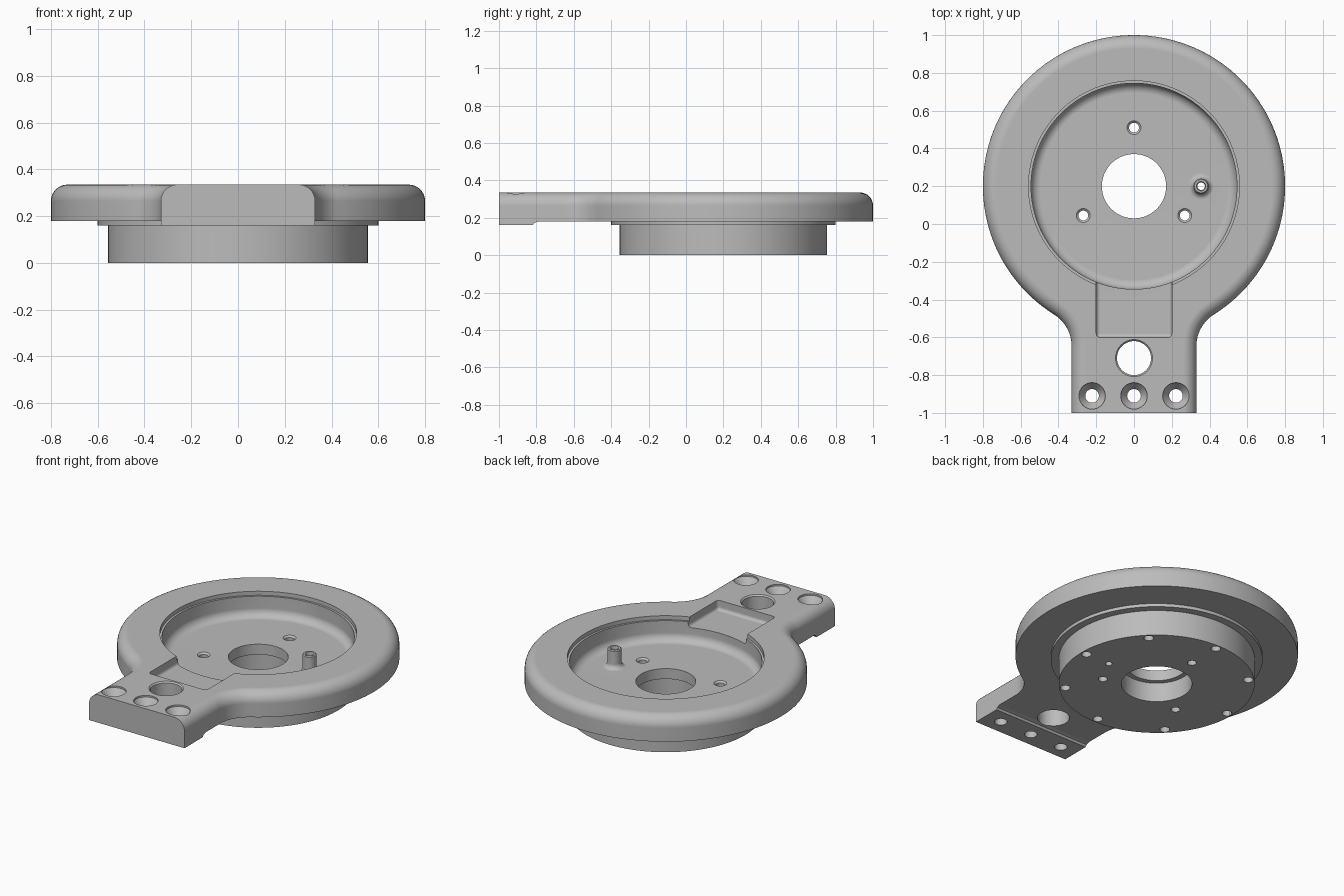
import bpy, bmesh, math
from math import cos, sin, pi, radians

if "Cube" in bpy.data.objects:
    bpy.data.objects.remove(bpy.data.objects["Cube"], do_unlink=True)

CY = 0.2                       # centre of the round part
TOP, UNDER, FLOOR = 0.335, 0.18, 0.185

grey = bpy.data.materials.new("machined_grey")
grey.use_nodes = True
grey.diffuse_color = (0.5, 0.5, 0.5, 1)
grey.node_tree.nodes["Principled BSDF"].inputs["Base Color"].default_value = (0.5, 0.5, 0.5, 1)


def finish(bm, name):
    bmesh.ops.recalc_face_normals(bm, faces=bm.faces)
    mesh = bpy.data.meshes.new(name)
    bm.to_mesh(mesh)
    bm.free()
    mesh.materials.append(grey)
    ob = bpy.data.objects.new(name, mesh)
    bpy.context.collection.objects.link(ob)
    return ob


def arc(cx, cy, r, a0, a1, n):
    """Points on an arc, angles in degrees."""
    return [(cx + r * cos(radians(a0 + (a1 - a0) * i / n)),
             cy + r * sin(radians(a0 + (a1 - a0) * i / n))) for i in range(n + 1)]


def lathe(name, profile, centres=((0, CY),), steps=48):
    """Turn a (radius, z) profile about a vertical axis at each centre."""
    bm = bmesh.new()
    for cx, cy in centres:
        rows = [bm.verts.new((cx + r, cy, z)) for r, z in profile]
        edges = [bm.edges.new(pair) for pair in zip(rows, rows[1:])]
        bmesh.ops.spin(bm, geom=rows + edges, cent=(cx, cy, 0), axis=(0, 0, 1),
                       angle=2 * pi, steps=steps, use_merge=True)
    bmesh.ops.remove_doubles(bm, verts=bm.verts, dist=1e-5)
    return finish(bm, name)


def combine(target, tool, operation):
    """Apply a boolean and drop the helper."""
    tool.hide_render = True
    mod = target.modifiers.new(tool.name, 'BOOLEAN')
    mod.operation, mod.solver, mod.object = operation, 'EXACT', tool
    bpy.context.view_layer.objects.active = target
    bpy.ops.object.modifier_apply(modifier=mod.name)
    bpy.data.objects.remove(tool, do_unlink=True)


def outline(d):
    """Disc blended into a straight arm, inset by d except at the front end."""
    blend, half, radius = 0.2, 0.33, 0.8
    fx = half + blend
    fy = CY - math.sqrt((radius + blend) ** 2 - fx ** 2)
    a = math.degrees(math.atan2(CY - fy, -fx))
    right = [(half - d, -1)] + arc(fx, fy, blend + d, 180, a, 12)
    disc = arc(0, CY, radius - d, a - 180, 90, 56)
    side = right + disc[1:]
    return side + [(-x, y) for x, y in reversed(side[:-1])]


# Body: stacked outlines with a rounded upper edge
def make_body():
    r = 0.07
    levels = [(0, 0.16)] + [(r - x, TOP - r + z) for x, z in arc(0, 0, r, 0, 90, 8)]
    bm = bmesh.new()
    rings = [[bm.verts.new((x, y, z)) for x, y in outline(d)] for d, z in levels]
    for low, high in zip(rings, rings[1:]):
        for i in range(len(low)):
            j = (i + 1) % len(low)
            bm.faces.new((low[i], low[j], high[j], high[i]))
    bm.faces.new(rings[0])
    bm.faces.new(rings[-1])
    return finish(bm, "mounting_plate")


body = make_body()

# Underside relief, leaving a foot across the arm end
bm = bmesh.new()
section = [(-0.82, 0.1), (-0.82, 0.16), (-0.812, 0.172), (-0.79, UNDER), (1.2, UNDER), (1.2, 0.1)]
face = bm.faces.new([bm.verts.new((-1, y, z)) for y, z in section])
moved = bmesh.ops.extrude_face_region(bm, geom=[face])["geom"]
bmesh.ops.translate(bm, vec=(2, 0, 0), verts=[v for v in moved if isinstance(v, bmesh.types.BMVert)])
combine(body, finish(bm, "underside_relief"), 'DIFFERENCE')

# Hub with its thin flange
hub = [(0, 0), (0.555, 0), (0.555, 0.16), (0.6, 0.16), (0.6, 0.22), (0, 0.22)]
combine(body, lathe("hub", hub, steps=128), 'UNION')

# Round recess with a stepped lip and filleted floor
recess = [(0, FLOOR)] + arc(0.495, FLOOR + 0.05, 0.05, -90, 0, 6)
recess += [(0.545, TOP - 0.025), (0.558, TOP - 0.025), (0.558, 0.5), (0, 0.5)]
combine(body, lathe("recess", recess, steps=120), 'DIFFERENCE')

# Slot running from the recess into the arm
bm = bmesh.new()
bmesh.ops.create_cube(bm, size=1)
for v in bm.verts:
    v.co = (v.co.x * 0.4, -0.3 + v.co.y * 0.6, 0.425 + v.co.z * 0.3)
bmesh.ops.bevel(bm, geom=bm.edges[:], offset=0.02, segments=4, profile=0.5, affect='EDGES')
combine(body, finish(bm, "slot"), 'DIFFERENCE')

# Hollow post on the recess floor
pin = (0.355, CY)
post = [(0, 0.15), (0.07, 0.15)] + arc(0.07, FLOOR + 0.03, 0.03, 270, 180, 5)
post += [(0.04, 0.295), (0.035, 0.3), (0, 0.3)]
combine(body, lathe("post", post, [pin], 32), 'UNION')


def hole(name, centres, sections, steps=32):
    combine(body, lathe(name, [(0, sections[0][1])] + sections + [(0, sections[-1][1])],
                        centres, steps), 'DIFFERENCE')


# Holes
hole("post_hole", [pin], [(0.02, -0.1), (0.02, 0.29), (0.03, 0.31)], 24)
hole("centre_bore", [(0, CY)], [(0.2, -0.1), (0.2, 0.12), (0.17, 0.12), (0.17, 0.5)], 64)
hole("floor_holes", arc(0, CY, 0.31, 90, 330, 2),
     [(0.026, -0.1), (0.026, 0.175), (0.037, FLOOR), (0.037, 0.25)], 24)
hole("rim_holes", arc(0, CY, 0.52, 0, 315, 7), [(0.028, -0.1), (0.028, 0.12)], 24)
hole("cable_hole", [(0, -0.71)], [(0.09, 0), (0.09, TOP - 0.008), (0.098, TOP), (0.098, 0.5)], 48)
hole("screw_holes", [(x, -0.91) for x in (-0.222, 0, 0.222)],
     [(0.036, 0), (0.036, 0.28), (0.07, TOP - 0.01), (0.07, 0.5)])

# Smooth shading with crisp edges
bpy.ops.object.select_all(action='DESELECT')
body.select_set(True)
bpy.context.view_layer.objects.active = body
bpy.ops.object.shade_smooth_by_angle(angle=radians(30))
weighted = body.modifiers.new("weighted_normals", 'WEIGHTED_NORMAL')
weighted.keep_sharp = True
